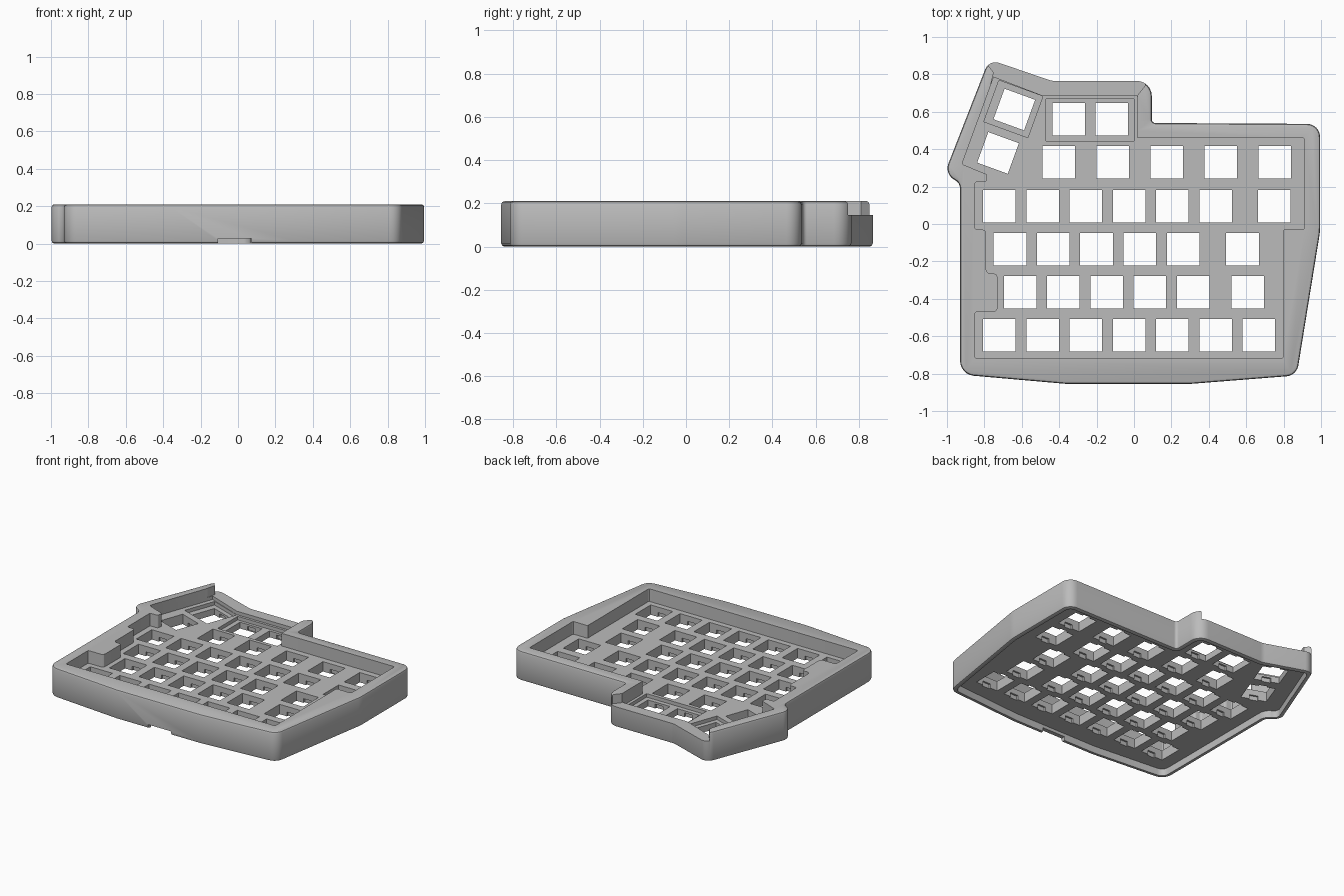
import bpy, bmesh, math
from mathutils import Vector, Matrix

cube = bpy.data.objects.get("Cube")
if cube:
    bpy.data.objects.remove(cube)

TOP, PLATE, LOW_WALL, UNDER = 0.21, 0.12, 0.145, 0.05
PITCH, HOLE = 0.2313, 0.174


def rounded(corners, steps=6):
    """Closed outline from (x, y, radius) corners."""
    out = []
    n = len(corners)
    for i, (x, y, r) in enumerate(corners):
        p = Vector((x, y))
        a = (Vector(corners[i - 1][:2]) - p).normalized()
        b = (Vector(corners[(i + 1) % n][:2]) - p).normalized()
        if r == 0:
            out.append(p)
            continue
        half = a.angle(b) / 2
        mid = p + (a + b).normalized() * (r / math.sin(half))
        start = p + a * (r / math.tan(half)) - mid
        end = p + b * (r / math.tan(half)) - mid
        sweep = start.angle_signed(end)
        for k in range(steps + 1):
            out.append(mid + Matrix.Rotation(-sweep * k / steps, 2) @ start)
    return out


def shrink(points, d):
    """Move a counter-clockwise outline inwards."""
    out = []
    for i, p in enumerate(points):
        u = (p - points[i - 1]).normalized()
        v = (points[(i + 1) % len(points)] - p).normalized()
        nu, nv = Vector((-u.y, u.x)), Vector((-v.y, v.x))
        out.append(p + (nu + nv) * (d / (1 + nu.dot(nv))))
    return out


def prisms(name, outlines, z0, z1, chamfer=0):
    bm = bmesh.new()
    for pts in outlines:
        face = bm.faces.new([bm.verts.new((p[0], p[1], z0)) for p in pts])
        ext = bmesh.ops.extrude_face_region(bm, geom=[face])
        moved = [g for g in ext["geom"] if isinstance(g, bmesh.types.BMVert)]
        bmesh.ops.translate(bm, vec=(0, 0, z1 - z0), verts=moved)
    bmesh.ops.recalc_face_normals(bm, faces=bm.faces)
    if chamfer:
        rim = [e for e in bm.edges if abs(e.verts[0].co.z - e.verts[1].co.z) < 1e-5]
        bmesh.ops.bevel(bm, geom=rim, offset=chamfer, segments=2, profile=0.5, affect='EDGES')
    mesh = bpy.data.meshes.new(name)
    bm.to_mesh(mesh)
    bm.free()
    obj = bpy.data.objects.new(name, mesh)
    bpy.context.collection.objects.link(obj)
    return obj


def rect(cx, cy, w, h, angle=0):
    turn = Matrix.Rotation(math.radians(angle), 2)
    return [Vector((cx, cy)) + turn @ Vector((sx * w / 2, sy * h / 2))
            for sx, sy in ((-1, -1), (1, -1), (1, 1), (-1, 1))]


def carve(obj, name, outlines, z0, z1):
    cutter = prisms(name, outlines, z0, z1)
    cutter.hide_render = True
    mod = obj.modifiers.new(name, 'BOOLEAN')
    mod.operation, mod.solver, mod.object = 'DIFFERENCE', 'EXACT', cutter
    bpy.context.view_layer.objects.active = obj
    bpy.ops.object.modifier_apply(modifier=name)
    bpy.data.objects.remove(cutter)


# Outer shell with softened top and bottom rims
outline = rounded([
    (-.93, -.805, .08), (-.36, -.855, 0), (.30, -.855, 0), (.87, -.81, .07),
    (.995, -.04, .3), (.995, .535, .07), (.095, .54, .02), (.095, .765, .08),
    (-.44, .765, .1), (-.775, .88, .06), (-1.015, .265, .07), (-.93, .22, .05)])
case = prisms("keyboard_case", [outline], 0, TOP, 0.015)

# Sunken key area, following the stepped ends of the rows
well = rounded([
    (-.85, -.72, .01), (.796, -.72, .01), (.796, -.03, .01), (.91, -.03, .01),
    (.91, .46, .01), (.02, .46, 0), (.02, .685, .01), (-.49, .685, 0),
    (-.75, .785, 0), (-.92, .32, .01), (-.785, .265, .01), (-.79, .225, .01),
    (-.85, .225, .01), (-.85, -.03, .01), (-.79, -.03, .02), (-.79, -.265, .02),
    (-.73, -.265, .02), (-.73, -.47, .02), (-.85, -.47, .01)], 3)
carve(case, "key_well", [well], PLATE, 0.4)

# Lowered back wall between the two raised end rails
gap = [(.02, .5), (.02, .69), (.06, .74), (.06, .95), (-.8, .95),
       (-.79, .86), (-.75, .81), (-.765, .75), (-.45, .6)]
carve(case, "back_wall_gap", [gap], LOW_WALL, 0.4)

# Hollow underside and the cable notch in the front edge
carve(case, "underside", [shrink(outline, 0.03)], -0.2, UNDER)
carve(case, "cable_notch", [rect(-.018, -.85, .18, .12)], -0.2, 0.028)

# Shallow frames around the wide thumb keys
carve(case, "thumb_frames", [rect(-.235, .555, .47, .225),
                             rect(-.645, .615, .25, .235, -20)], 0.095, 0.4)

# Switch positions: (first x, y, count, spacing)
rows = [(-.35, .56, 2, PITCH), (-.403, .33, 5, .289),
        (-.72, .096, 6, PITCH), (.751, .096, 1, 0),
        (-.663, -.134, 5, PITCH), (.58, -.134, 1, 0),
        (-.609, -.364, 5, PITCH), (.609, -.364, 1, 0),
        (-.72, -.594, 7, PITCH)]
keys = [(x + i * step, y, 0) for x, y, n, step in rows for i in range(n)]
keys += [(-.64, .612, -20), (-.727, .38, -20)]
carve(case, "switch_holes", [rect(x, y, HOLE, HOLE, a) for x, y, a in keys], -0.2, 0.4)
carve(case, "clip_notches", [rect(x, y, .06, HOLE + .025, a) for x, y, a in keys], -0.2, 0.08)

# Finish
grey = bpy.data.materials.new("plain_grey")
grey.use_nodes = True
colour = (0.5, 0.5, 0.5, 1)
grey.diffuse_color = colour
grey.node_tree.nodes["Principled BSDF"].inputs["Base Color"].default_value = colour
case.data.materials.clear()
case.data.materials.append(grey)
for poly in case.data.polygons:
    poly.material_index = 0
bpy.ops.object.select_all(action='DESELECT')
case.select_set(True)
bpy.context.view_layer.objects.active = case
bpy.ops.object.shade_smooth_by_angle(angle=math.radians(30))
